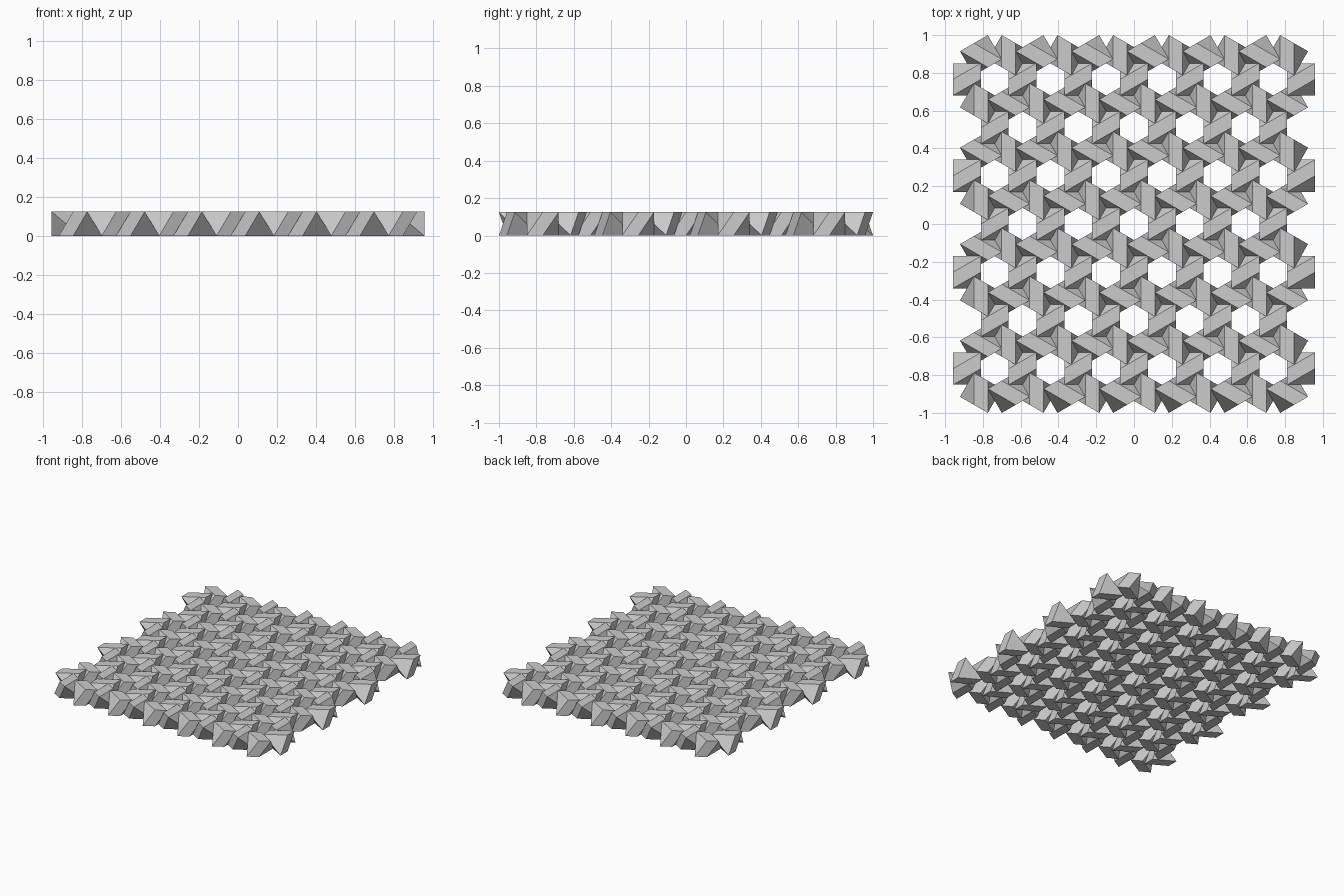
import bpy
import bmesh
from math import sqrt, radians

cube = bpy.data.objects.get("Cube")
if cube:
    bpy.data.objects.remove(cube, do_unlink=True)

PITCH = 0.2948              # distance between neighbouring hexagonal holes
ROW = PITCH * sqrt(3) / 2   # distance between rows of holes
HEIGHT = 0.125
HALF_X = PITCH / 4
HALF_Y = PITCH / (2 * sqrt(3))

# Single matte grey
grey = bpy.data.materials.new("stone_grey")
grey.use_nodes = True
colour = (0.6, 0.6, 0.6, 1.0)
grey.diffuse_color = colour
bsdf = grey.node_tree.nodes["Principled BSDF"]
bsdf.inputs["Base Color"].default_value = colour
bsdf.inputs["Roughness"].default_value = 0.8


def make_block_mesh():
    """Convex block: slanted parallelogram on top, its mirror image below."""
    bm = bmesh.new()
    for z, lean in ((HEIGHT, 1), (0, -1)):
        for side in (1, -1):
            bm.verts.new((side * HALF_X, side * lean * HALF_Y, z))
            bm.verts.new((side * HALF_X, 0, z))
    bmesh.ops.convex_hull(bm, input=bm.verts[:])
    bmesh.ops.dissolve_limit(bm, angle_limit=radians(1),
                             verts=bm.verts[:], edges=bm.edges[:])
    bmesh.ops.recalc_face_normals(bm, faces=bm.faces[:])
    mesh = bpy.data.meshes.new("interlocking_block")
    bm.to_mesh(mesh)
    bm.free()
    mesh.materials.append(grey)
    return mesh


block_mesh = make_block_mesh()


def place(name, x, y, turn):
    block = bpy.data.objects.new(name, block_mesh)
    block.location = (x, y, 0)
    block.rotation_euler.z = radians(turn)
    bpy.context.collection.objects.link(block)


# Straight blocks between neighbouring holes of one row
for row in range(-3, 4):
    count = 7 if row % 2 else 6
    for i in range(count):
        place("straight_block", (i - (count - 1) / 2) * PITCH, row * ROW, 0)

# Diagonal blocks between rows, alternating in direction
for row in range(-4, 4):
    for i in range(12):
        turn = 60 if (i + row) % 2 == 0 else -60
        place("diagonal_block", (i - 5.5) * PITCH / 2, (row + 0.5) * ROW, turn)
